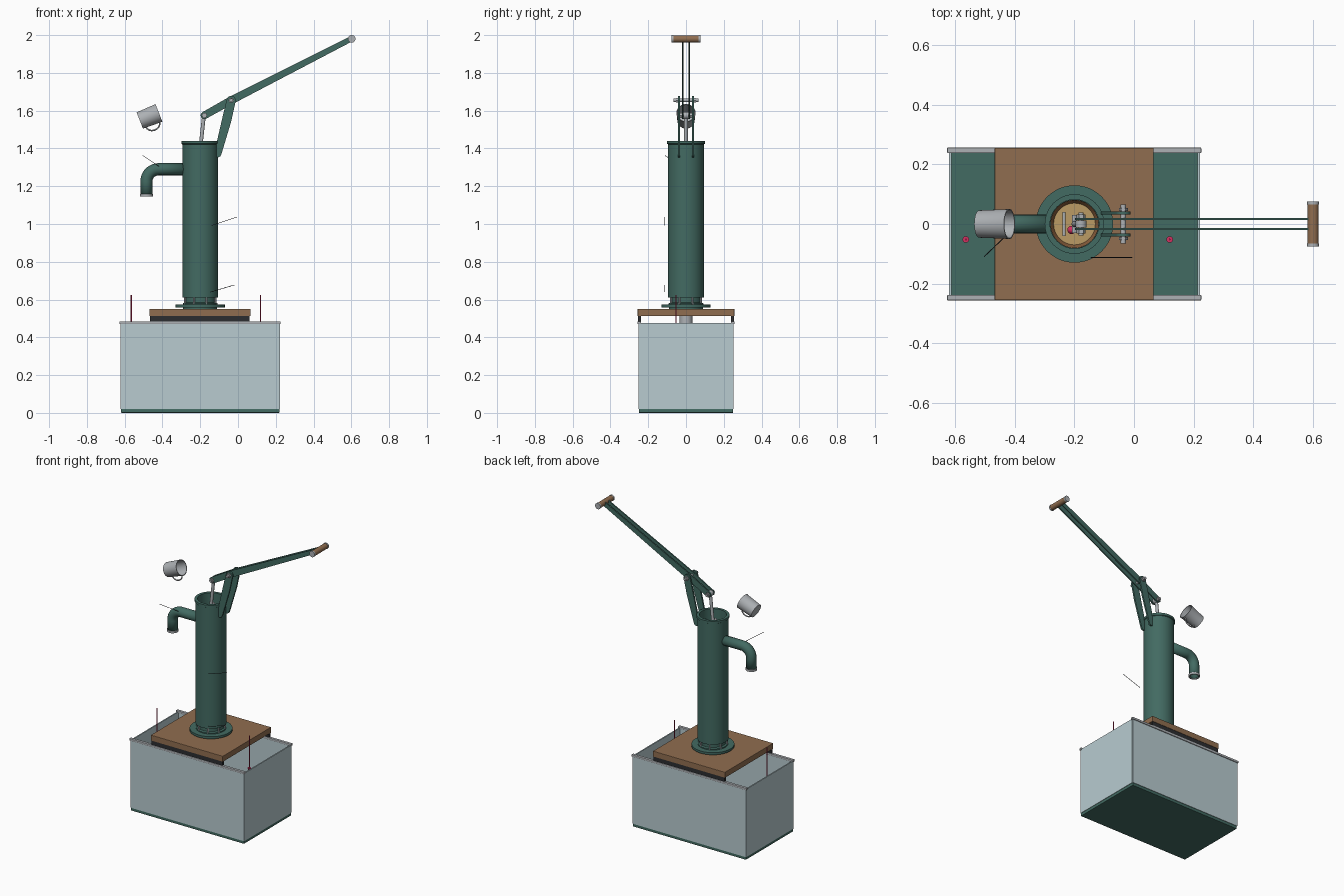
import bpy, bmesh, math
from mathutils import Vector

if "Cube" in bpy.data.objects:
    bpy.data.objects.remove(bpy.data.objects["Cube"])

def mat(name, c):
    m = bpy.data.materials.new(name)
    m.diffuse_color = (*c, 1)
    m.use_nodes = True
    m.node_tree.nodes["Principled BSDF"].inputs["Base Color"].default_value = m.diffuse_color
    return m

GREEN = mat("green_paint", (0.055, 0.145, 0.122))
WOOD = mat("wood", (0.28, 0.155, 0.08))
GLASS = mat("pale_glass", (0.48, 0.60, 0.63))
STEEL = mat("steel", (0.42, 0.44, 0.46))
DARK = mat("dark_iron", (0.025, 0.027, 0.03))
BRASS = mat("brass", (0.5, 0.33, 0.13))
LEATHER = mat("leather", (0.22, 0.10, 0.04))
RED = mat("crimson", (0.65, 0.03, 0.12))
AX = -0.2  # pump axis

def finish(name, bm, m, smooth=True):
    bmesh.ops.recalc_face_normals(bm, faces=bm.faces)
    me = bpy.data.meshes.new(name)
    bm.to_mesh(me)
    bm.free()
    o = bpy.data.objects.new(name, me)
    bpy.context.collection.objects.link(o)
    me.materials.append(m)
    if smooth:
        bpy.ops.object.select_all(action='DESELECT')
        o.select_set(True)
        bpy.context.view_layer.objects.active = o
        bpy.ops.object.shade_smooth_by_angle(angle=math.radians(35))
    return o

def box(name, x0, x1, y0, y1, z0, z1, m, bevel=0):
    bm = bmesh.new()
    bmesh.ops.create_cube(bm, size=1)
    for v in bm.verts:
        v.co = ((x0+x1)/2 + v.co.x*(x1-x0), (y0+y1)/2 + v.co.y*(y1-y0), (z0+z1)/2 + v.co.z*(z1-z0))
    if bevel:
        bmesh.ops.bevel(bm, geom=bm.edges[:], offset=bevel, segments=2, profile=0.5, affect='EDGES')
    return finish(name, bm, m, False)

def lathe(name, prof, m, origin=(AX, 0, 0), axis=(0, 0, 1), n=48, closed=False):
    """Spin (radius, height) points round an axis."""
    q = Vector((0, 0, 1)).rotation_difference(Vector(axis).normalized())
    bm = bmesh.new()
    rings = []
    for r, h in prof:
        cnt = 1 if r == 0 else n
        rings.append([bm.verts.new(Vector(origin) + q @ Vector((r*math.cos(2*math.pi*i/n), r*math.sin(2*math.pi*i/n), h))) for i in range(cnt)])
    for a, b in zip(rings, rings[1:] + (rings[:1] if closed else [])):
        for i in range(n):
            j = (i+1) % n
            f = [a[i % len(a)], a[j % len(a)], b[j % len(b)], b[i % len(b)]]
            f = list(dict.fromkeys(f))
            if len(f) > 2:
                bm.faces.new(f)
    return finish(name, bm, m)

def rod(name, p, q, r, m, n=24, r2=None):
    d = Vector(q) - Vector(p)
    r2 = r if r2 is None else r2
    return lathe(name, [(0, 0), (r, 0), (r2, d.length), (0, d.length)], m, p, d, n)

def strap(name, pts, y, t, m):
    """Flat bar in the xz plane from (x, z, half width) points with round ends."""
    c = [Vector((x, z)) for x, z, _ in pts]
    rim = []
    for side in (1, -1):
        idx = list(range(len(pts)))[::side]
        for k, i in enumerate(idx):
            d = (c[min(i+1, len(c)-1)] - c[max(i-1, 0)]).normalized() * side
            a = math.atan2(d.y, d.x) + math.pi/2
            steps = range(9) if k == len(idx)-1 else ([] if k == 0 else [0])
            for s in steps:
                b = a - s*math.pi/8
                rim.append((c[i].x + pts[i][2]*math.cos(b), c[i].y + pts[i][2]*math.sin(b)))
    bm = bmesh.new()
    f = bm.faces.new([bm.verts.new((x, y - t/2, z)) for x, z in rim])
    g = bmesh.ops.extrude_face_region(bm, geom=[f])
    bmesh.ops.translate(bm, vec=(0, t, 0), verts=[e for e in g['geom'] if isinstance(e, bmesh.types.BMVert)])
    return finish(name, bm, m)

def tube(name, pts, r, m, caps=True):
    cu = bpy.data.curves.new(name, 'CURVE')
    cu.dimensions = '3D'
    cu.bevel_depth, cu.bevel_resolution, cu.use_fill_caps = r, 6, caps
    sp = cu.splines.new('POLY')
    sp.points.add(len(pts)-1)
    for p, co in zip(sp.points, pts):
        p.co = (*co, 1)
    sp.use_smooth = True
    o = bpy.data.objects.new(name, cu)
    bpy.context.collection.objects.link(o)
    cu.materials.append(m)
    return o

# Tank: base, four thin walls, rails along front and back
box("tank_base", -0.62, 0.22, -0.25, 0.25, 0.0, 0.022, GREEN, 0.004)
for s, nm in ((-1, "front"), (1, "back")):
    box(f"tank_wall_{nm}", -0.622, 0.22, *sorted((s*0.244, s*0.252)), 0.02, 0.475, GLASS)
    box(f"tank_rail_{nm}", -0.628, 0.226, *sorted((s*0.238, s*0.257)), 0.47, 0.485, STEEL, 0.003)
    box(f"board_bearer_{nm}", -0.465, 0.062, *sorted((s*0.238, s*0.254)), 0.485, 0.512, DARK)
for x, nm in ((-0.622, "left"), (0.214, "right")):
    box(f"tank_wall_{nm}", x, x+0.008, -0.246, 0.246, 0.02, 0.475, GLASS)

# Wooden board
box("board", -0.468, 0.066, -0.256, 0.256, 0.512, 0.55, WOOD, 0.002)

# Suction pipe and strainer
lathe("suction_pipe", [(0.034, 0.1), (0.034, 0.56), (0.028, 0.56), (0.028, 0.1)], STEEL, closed=True)
lathe("strainer", [(0, 0.05), (0.045, 0.05), (0.045, 0.12), (0.034, 0.12)], STEEL)

# Pump foot with bolts
lathe("foot_flange", [(0.03, 0.55), (0.09, 0.55), (0.09, 0.558), (0.13, 0.558), (0.13, 0.573), (0.092, 0.573),
                      (0.092, 0.58), (0.082, 0.585), (0.082, 0.615), (0.03, 0.615)], GREEN, closed=True)
for i in range(8):
    a = math.pi*(i+0.5)/4
    x, y = AX + 0.087*math.cos(a), 0.087*math.sin(a)
    rod("foot_bolt", (x, y, 0.573), (x, y, 0.612), 0.006, STEEL, 6)

# Hollow barrel with top lip
lathe("barrel", [(0.095, 0.61), (0.095, 1.422), (0.1, 1.425), (0.1, 1.44), (0.082, 1.44), (0.082, 0.61)], GREEN, n=64, closed=True)

# Foot valve and piston
lathe("foot_valve", [(0.02, 0.615), (0.08, 0.615), (0.08, 0.635), (0.02, 0.635)], BRASS, closed=True)
rod("foot_valve_flap", (AX, 0, 0.635), (AX, 0, 0.645), 0.032, LEATHER)
lathe("piston", [(0, 0.95), (0.07, 0.95), (0.07, 1.005), (0, 1.005)], BRASS)
lathe("piston_leather", [(0.07, 0.955), (0.081, 0.96), (0.081, 1.015), (0.07, 1.0)], LEATHER, closed=True)
rod("piston_crossbar", (AX-0.035, -0.04, 1.03), (AX-0.035, 0.04, 1.03), 0.005, STEEL, 12)
rod("piston_flow_shaft", (AX-0.01, -0.02, 1.005), (AX-0.01, -0.02, 1.08), 0.003, RED, 12)
rod("piston_flow_head", (AX-0.01, -0.02, 1.08), (AX-0.01, -0.02, 1.12), 0.014, RED, 16, 0)

# Piston rod and link to the lever
rod("piston_rod", (AX, 0, 1.0), (AX, 0, 1.40), 0.01, STEEL)
rod("link_rod", (AX, 0, 1.395), (-0.18, 0, 1.575), 0.01, STEEL)
rod("link_lower_pin", (AX, -0.03, 1.395), (AX, 0.03, 1.395), 0.009, STEEL)
rod("link_eye", (-0.178, -0.012, 1.575), (-0.178, 0.012, 1.575), 0.018, STEEL)

# Spout
arc = [(-0.42 - 0.065*math.sin(t*math.pi/24), 0, 1.225 + 0.065*math.cos(t*math.pi/24)) for t in range(13)]
sp = tube("spout", [(-0.285, 0, 1.29)] + arc + [(-0.485, 0, 1.15)], 0.032, GREEN, False)
so = sp.modifiers.new("wall", 'SOLIDIFY')
so.thickness, so.offset = 0.005, -1
lathe("spout_tip", [(0.035, 1.146), (0.035, 1.16), (0.027, 1.16), (0.027, 1.146)], STEEL, (-0.485, 0, 0), closed=True)

# Fulcrum bracket and two-bar lever
for s in (-1, 1):
    strap("fulcrum_bracket", [(-0.036, 1.655, 0.024), (-0.06, 1.55, 0.025), (-0.107, 1.372, 0.019)], s*0.037, 0.011, GREEN)
    strap("lever_bar", [(-0.178, 1.575, 0.02), (-0.036, 1.655, 0.021), (0.6, 1.98, 0.014)], s*0.017, 0.008, GREEN)
    for nm, x, z, y in (("fulcrum", -0.036, 1.655, 0.043), ("link", -0.178, 1.575, 0.021)):
        rod(f"{nm}_nut", (x, s*y, z), (x, s*(y+0.011), z), 0.015, STEEL, 6)
    rod("grip_cap", (0.602, s*0.066, 1.98), (0.602, s*0.076, 1.98), 0.02, STEEL)
rod("fulcrum_pin", (-0.036, -0.066, 1.655), (-0.036, 0.066, 1.655), 0.009, STEEL)
rod("link_pin", (-0.178, -0.038, 1.575), (-0.178, 0.038, 1.575), 0.008, STEEL)
rod("grip", (0.602, -0.068, 1.98), (0.602, 0.068, 1.98), 0.0185, WOOD)

# Tilted priming cup with its handle
ax = Vector((0.93, 0, 0.367)).normalized()
dn = Vector((ax.z, 0, -ax.x))
base = Vector((-0.52, 0, 1.548))
lathe("cup", [(0, 0), (0.046, 0), (0.05, 0.106), (0.051, 0.109), (0.047, 0.109), (0.043, 0.004), (0, 0.004)], STEEL, base, ax)
tube("cup_handle", [base + ax*(0.056 - 0.037*math.cos(t*math.pi/16)) + dn*(0.046 + 0.03*math.sin(t*math.pi/16))
                    for t in range(17)], 0.004, STEEL)

# Downward pressure arrows in the tank
for x in (-0.565, 0.12):
    rod("pressure_arrow_shaft", (x, -0.052, 0.41), (x, -0.052, 0.625), 0.003, RED, 12)
    rod("pressure_arrow_head", (x, -0.052, 0.41), (x, -0.052, 0.37), 0.011, RED, 16, 0)

# Thin pointer wires
for p, q in (((-0.504, -0.11, 1.362), (-0.42, -0.03, 1.306)),
             ((-0.14, -0.112, 0.992), (-0.006, -0.112, 1.037)),
             ((-0.145, -0.112, 0.64), (-0.02, -0.112, 0.677))):
    rod("pointer_wire", p, q, 0.0015, DARK, 8)
